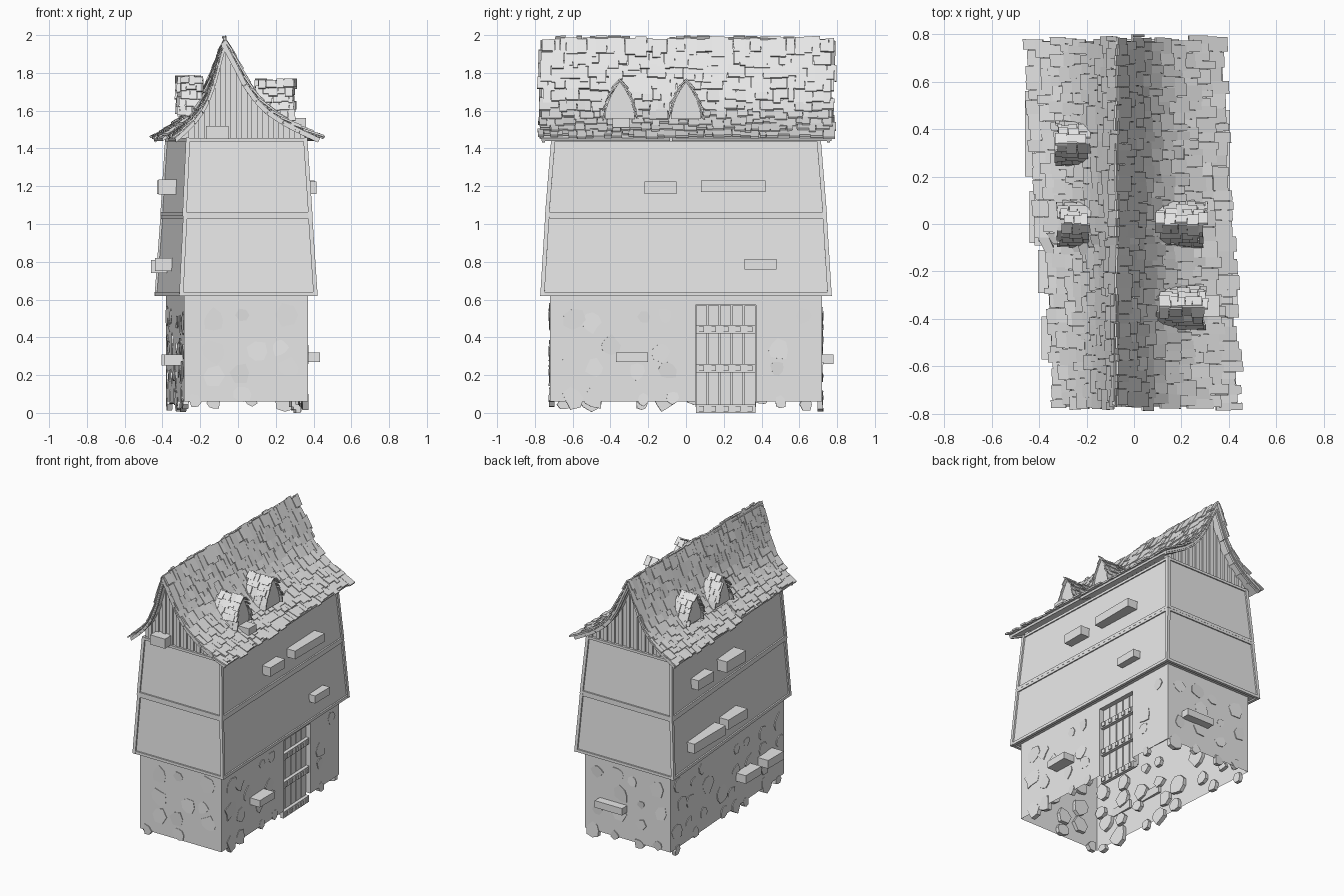
import bpy, bmesh, math, random
from mathutils import Vector as V

if "Cube" in bpy.data.objects:
    bpy.data.objects.remove(bpy.data.objects["Cube"])

random.seed(4)
mat = bpy.data.materials.new("pale_grey")
mat.diffuse_color = (0.8, 0.8, 0.8, 1)
mat.use_nodes = True
mat.node_tree.nodes["Principled BSDF"].inputs["Base Color"].default_value = mat.diffuse_color
SKEW = .06          # the right side leans in toward the back


def skew(y):
    return -SKEW * (y + .72) / 1.44


def finish(bm, name, recalc=True, sheared=False):
    if sheared:
        for v in bm.verts:
            v.co.x += skew(v.co.y)
    if recalc:
        bmesh.ops.recalc_face_normals(bm, faces=bm.faces)
    me = bpy.data.meshes.new(name)
    bm.to_mesh(me)
    bm.free()
    me.materials.append(mat)
    ob = bpy.data.objects.new(name, me)
    bpy.context.collection.objects.link(ob)
    return ob


def prism(bm, a, b):
    """Closed solid between two matching rings of points."""
    a, b = [bm.verts.new(p) for p in a], [bm.verts.new(p) for p in b]
    n = len(a)
    bm.faces.new(a[::-1])
    bm.faces.new(b)
    for i in range(n):
        bm.faces.new((a[i], a[(i + 1) % n], b[(i + 1) % n], b[i]))


def box(bm, x0, x1, y0, y1, z0, z1):
    ring = lambda z: [(x0, y0, z), (x1, y0, z), (x1, y1, z), (x0, y1, z)]
    prism(bm, ring(z0), ring(z1))


def beam(bm, p, q, r):
    p, q = V(p), V(q)
    d = (q - p).normalized()
    u = d.cross(V((0, 0, 1)) if abs(d.z) < 0.7 else V((0, 1, 0))).normalized() * r
    w = d.cross(u.normalized()) * r
    p, q = p - d * r, q + d * r
    ring = lambda c: [c + u + w, c - u + w, c - u - w, c + u - w]
    prism(bm, ring(p), ring(q))


def quad(bm, *pts):
    bm.faces.new([bm.verts.new(p) for p in pts])


def ring(xlf, xlb, xr, y, z):
    return [V((xlf, -y, z)), V((xr, -y, z)), V((xr - SKEW, y, z)), V((xlb, y, z))]


def interp(pts, x):
    for (a, b), (c, d) in zip(pts, pts[1:]):
        if x <= c:
            return b + (d - b) * (x - a) / (c - a)
    return pts[-1][1]


# stone ground floor: open underneath, doorway gap in the right wall
lo, hi = ring(-.285, -.38, .37, .72, .06), ring(-.285, -.38, .37, .72, .63)
bm = bmesh.new()
for i in (0, 2, 3):
    j = (i + 1) % 4
    quad(bm, lo[i], lo[j], hi[j], hi[i])
finish(bm, "ground_floor_walls", False)
bm = bmesh.new()
for y0, y1, z0 in ((-.72, .05, .06), (.05, .37, .57), (.37, .72, .06)):
    quad(bm, (.37, y0, z0), (.37, y1, z0), (.37, y1, .63), (.37, y0, .63))
quad(bm, (.37, .05, .06), (.325, .05, .06), (.325, .05, .57), (.37, .05, .57))
quad(bm, (.325, .37, .06), (.37, .37, .06), (.37, .37, .57), (.325, .37, .57))
quad(bm, (.37, .05, .57), (.325, .05, .57), (.325, .37, .57), (.37, .37, .57))
finish(bm, "door_wall", False, True)

# flat irregular stones set into the walls
bm = bmesh.new()
for i in range(4):
    a, b = lo[i], lo[(i + 1) % 4]
    d = (b - a).normalized()
    n = d.cross(V((0, 0, 1)))
    L = (b - a).length
    cols = int(L / .17)
    for c in range(cols):
        for r in range(4):
            rad = random.uniform(.035, .075)
            s = (c + .5 + random.uniform(-.3, .3)) * L / cols
            s = min(max(s, rad), L - rad)
            z = .07 + r * .14 + random.uniform(-.03, .03)
            z = min(max(z, rad + .003), .56)
            if i == 1 and .68 < s < 1.18 or random.random() < .15:
                continue
            k = random.randint(6, 9)
            tilt = random.uniform(0, 6.28)
            back, front = [], []
            for m in range(k):
                t = 6.283 * m / k
                q = rad * random.uniform(.65, 1.05)
                p = a + d * (s + q * math.cos(t)) + V((0, 0, z - a.z + q * math.sin(t)))
                back.append(p - n * .025)
                front.append(p + n * (.004 + .003 * math.cos(t - tilt)))
            prism(bm, back, front)
finish(bm, "wall_stones")

# recessed plank door with three rails
bm = bmesh.new()
box(bm, .315, .325, .05, .37, .03, .57)
for k in range(5):
    y = .053 + k * .064
    box(bm, .325, .338, y, y + .058, random.uniform(.01, .02), .568)
for z in (0, .215, .42):
    box(bm, .338, .362, .052, .368, z, z + .045)
    for k in range(5):
        y = .07 + k * .064
        box(bm, .36, .37, y, y + .026, z + .008, z + .037)
finish(bm, "door", True, True)

# two plastered storeys, each tapering upward
levels = [(ring(-.30, -.43, .41, .76, .63), ring(-.28, -.40, .383, .735, 1.035)),
          (ring(-.283, -.40, .383, .735, 1.053), ring(-.265, -.375, .357, .703, 1.445))]
for k, (lw, up) in enumerate(levels):
    bm = bmesh.new()
    prism(bm, lw, up)
    finish(bm, "storey_%d_walls" % (k + 1))
    bm = bmesh.new()
    for i in range(4):
        j = (i + 1) % 4
        beam(bm, lw[i], lw[j], .010)
        beam(bm, up[i], up[j], .009)
        beam(bm, lw[i], up[i], .011)
    finish(bm, "storey_%d_timber_frame" % (k + 1))

# projecting window ledges
bm = bmesh.new()
for y0, y1, z0, z1, x in ((-.37, -.20, .27, .32, .435), (.31, .48, .76, .815, .405),
                          (-.22, -.05, 1.16, 1.225, .415), (.08, .42, 1.17, 1.23, .405),
                          (-.39, -.30, 1.51, 1.56, .36)):
    box(bm, x - .10, x, y0, y1, z0, z1)
for yc, w, z, h, x in ((-.20, .09, .28, .03, -.405), (-.48, .09, .28, .03, -.39),
                       (.38, .18, .775, .035, -.46), (.03, .11, .785, .035, -.44),
                       (.38, .09, 1.195, .035, -.43), (.02, .11, 1.195, .04, -.42)):
    box(bm, x, x + .10, yc - w, yc + w, z - h, z + h)
box(bm, -.03, .19, .70, .78, .26, .31)
box(bm, -.17, -.05, -.77, -.66, 1.45, 1.52)
finish(bm, "window_ledges")

# main roof: concave slope, eaves spread unevenly along the length
RX = -.07
SLOPE = [(0, 1.966), (.05, 1.875), (.12, 1.742), (.18, 1.66), (.24, 1.602),
         (.32, 1.548), (.41, 1.502), (.515, 1.455)]


def spread(side, y):
    t = (y + .78) / 1.56
    if side > 0:
        return (.52 - .07 * t) / .53
    return (.27 + .09 * t + (.03 if y > -.08 else 0)) / .53


def slope_map(side):
    return lambda a, z, t: V((RX + side * a * spread(side, t), t, z))


def slab(bm, mp, p, q, t, l0, l1, th, sk=0):
    """Thin board on a profile segment p-q, lifted l0 / l1 off it."""
    d = V((q[0] - p[0], q[1] - p[1])).normalized()
    nx, nz = -d.y, d.x
    at = lambda e, l, tt: mp(e[0] + nx * l, e[1] + nz * l, tt)
    rg = lambda tt: [at(p, l0, tt), at(p, l0 + th, tt), at(q, l1 + th, tt + sk), at(q, l1, tt + sk)]
    prism(bm, rg(t[0]), rg(t[1]))


def along(pts, s):
    """Point at distance s along a profile, extrapolating past the ends."""
    for i, (p, q) in enumerate(zip(pts, pts[1:])):
        L = math.dist(p, q)
        if s <= L or i == len(pts) - 2:
            f = s / L
            return (p[0] + (q[0] - p[0]) * f, p[1] + (q[1] - p[1]) * f)
        s -= L


def shingle(bm, mp, pts, rows, t0, t1, wmin, wmax, jit, th, rag):
    total = sum(math.dist(p, q) for p, q in zip(pts, pts[1:]))
    step = total / rows
    for r in range(rows):
        t = t0 + random.uniform(-jit, jit)
        end = t1 + random.uniform(-jit, jit)
        while t < end - wmin * .4:
            w = max(min(random.uniform(wmin, wmax), end - t), wmin * .4)
            s0 = r * step - random.uniform(0, rag)
            s1 = (r + 1) * step + random.uniform(-rag * .4, rag)
            slab(bm, mp, along(pts, s0), along(pts, s1), (t, t + w),
                 random.uniform(-.004, .004), random.uniform(.004, .014), th,
                 random.uniform(-.003, .003))
            t += w + .001


for side, label in ((1, "right"), (-1, "left")):
    mp = slope_map(side)
    bm = bmesh.new()
    for t in ((-.765, -.085), (-.075, .77)):
        for p, q in zip(SLOPE, SLOPE[1:]):
            slab(bm, mp, p, q, t, -.016, -.016, .016)
    finish(bm, "roof_deck_" + label)
    bm = bmesh.new()
    shingle(bm, mp, SLOPE, 10, -.77, .78, .025, .07, .018, .011, .032)
    finish(bm, "roof_shingles_" + label)
    # barge boards under the gable edges
    bm = bmesh.new()
    for y in (-.755, .755):
        for p, q in zip(SLOPE, SLOPE[1:]):
            slab(bm, mp, p, q, (y - .008, y + .008), -.026, -.026, .018)
    finish(bm, "barge_boards_" + label)


# vertical gable planks following the roof line
def roof_z(x, y):
    side = 1 if x > RX else -1
    return interp(SLOPE, abs(x - RX) / spread(side, y)) - .012


for s, x0, x1, name in ((-1, -.262, .355, "front"), (1, -.372, .297, "back")):
    bm = bmesh.new()
    n = 22
    w = (x1 - x0) / n
    for k in range(n):
        a, b = x0 + k * w, x0 + (k + 1) * w
        ye = s * (.69 + (.012 if k % 2 else 0))
        za, zb = (max(roof_z(v, s * .69), 1.45) for v in (a, b))
        face = lambda y: [(a, y, 1.44), (b, y, 1.44), (b, y, zb), (a, y, za)]
        prism(bm, face(s * .66), face(ye))
    finish(bm, "gable_planks_" + name)

# pointed dormers
for side, yc, xo, xi, top, name in ((1, -.35, .30, .10, 1.755, "right_front"),
                                    (1, 0, .30, .10, 1.755, "right_back"),
                                    (-1, 0, .315, .19, 1.775, "left_front"),
                                    (-1, .34, .325, .19, 1.775, "left_back")):
    arch = [(0, top), (.03, top - .045), (.056, top - .095), (.074, top - .15), (.08, top - .2)]
    bm = bmesh.new()
    outline = arch + [(-a, z) for a, z in arch[:0:-1]]
    prism(bm, [(side * (xo - .02), yc + a, z) for a, z in outline],
          [(side * (xi + .02), yc + a, z) for a, z in outline])
    finish(bm, "dormer_wall_" + name)
    bm = bmesh.new()
    for m in (1, -1):
        mp = lambda a, z, t: V((side * t, yc + m * a, z))
        shingle(bm, mp, arch, 5, xi, xo, .025, .055, .012, .008, .014)
    finish(bm, "dormer_shingles_" + name)
